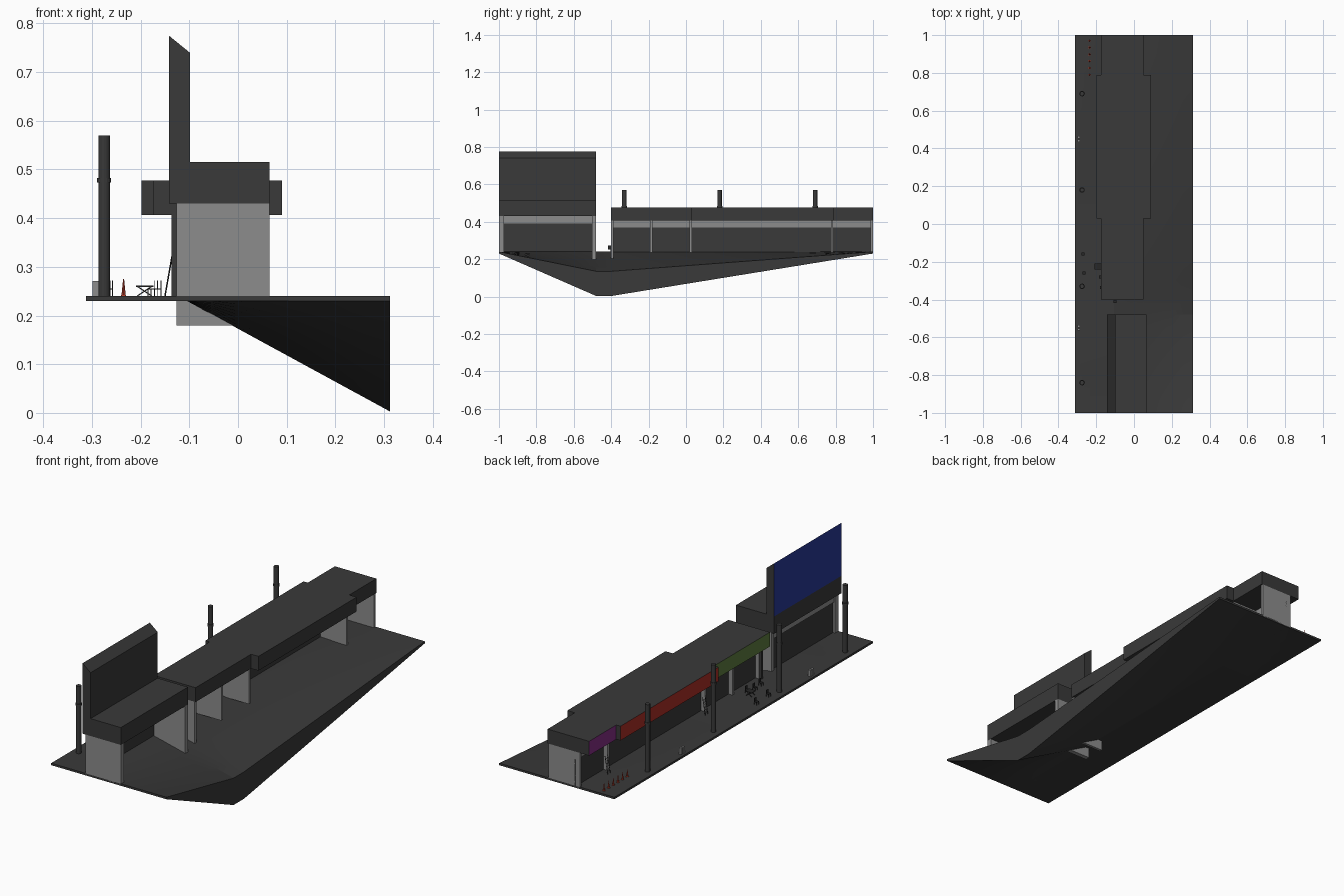
import bpy, bmesh, math
from mathutils import Vector

cube = bpy.data.objects.get("Cube")
if cube:
    bpy.data.objects.remove(cube, do_unlink=True)


def material(name, r, g, b):
    m = bpy.data.materials.new(name)
    m.use_nodes = True
    m.diffuse_color = (r, g, b, 1)
    node = next(n for n in m.node_tree.nodes if n.type == 'BSDF_PRINCIPLED')
    node.inputs["Base Color"].default_value = (r, g, b, 1)
    return m


DARK = material("dark grey", .041, .041, .041)
LIGHT = material("light grey", .265, .265, .265)
BLUE = material("sign blue", .02, .04, .31)
RED = material("sign red", .4, .026, .018)
GREEN = material("sign green", .11, .195, .05)
PURPLE = material("sign purple", .23, .026, .23)
BLACK = material("near black", .02, .02, .02)
ORANGE = material("cone red", .5, .05, .025)


def finish(bm, name, mat, face_mat=None):
    """Make an object; face_mat colours the faces turned to the street (-x)."""
    bmesh.ops.recalc_face_normals(bm, faces=bm.faces)
    me = bpy.data.meshes.new(name)
    me.materials.append(mat)
    if face_mat:
        me.materials.append(face_mat)
        bm.normal_update()
        for f in bm.faces:
            f.material_index = int(f.normal.x < -.9)
    bm.to_mesh(me)
    bm.free()
    ob = bpy.data.objects.new(name, me)
    bpy.context.collection.objects.link(ob)
    return ob


def prism(name, profile, y0, y1, mat, face_mat=None):
    """Extrude an x-z profile along y."""
    bm = bmesh.new()
    a = [bm.verts.new((x, y0, z)) for x, z in profile]
    b = [bm.verts.new((x, y1, z)) for x, z in profile]
    bm.faces.new(a)
    bm.faces.new(b)
    n = len(a)
    for i in range(n):
        j = (i + 1) % n
        bm.faces.new((a[i], a[j], b[j], b[i]))
    return finish(bm, name, mat, face_mat)


def box(name, x0, x1, y0, y1, z0, z1, mat, face_mat=None):
    return prism(name, [(x0, z0), (x1, z0), (x1, z1), (x0, z1)], y0, y1, mat, face_mat)


def rod(name, p, q, r0, r1, mat, sides=12):
    """Cylinder or cone between two points."""
    p, q = Vector(p), Vector(q)
    bm = bmesh.new()
    bmesh.ops.create_cone(bm, cap_ends=True, segments=sides, radius1=r0,
                          radius2=r1, depth=(q - p).length)
    ob = finish(bm, name, mat)
    ob.location = (p + q) / 2
    ob.rotation_euler = (q - p).to_track_quat('Z', 'Y').to_euler()
    return ob


# Ground slab: flat on the street side, dipping smoothly towards a low back edge
HALF, FOLD, TOP, BASE = .312, -.105, .24, .23
xs = [-HALF] + [FOLD + (HALF - FOLD) * i / 8 for i in range(9)]
ys = [-1 + .52 * i / 8 for i in range(9)] + [-.40 + 1.4 * i / 14 for i in range(15)]


def dip(x, y):
    across = max(0, (x - FOLD) / (HALF - FOLD))
    along = (y + 1) / .52 if y < -.48 else min(1, (1 - y) / 1.4)
    return across * along


bm = bmesh.new()
layers = [[[bm.verts.new((x, y, z - drop * dip(x, y))) for x in xs] for y in ys]
          for z, drop in ((TOP, .105), (BASE, .227))]
for g in layers:
    for j in range(len(ys) - 1):
        for i in range(len(xs) - 1):
            bm.faces.new((g[j][i], g[j][i + 1], g[j + 1][i + 1], g[j + 1][i]))
upper, lower = layers
for c in (0, -1):
    for j in range(len(ys) - 1):
        bm.faces.new((upper[j][c], upper[j + 1][c], lower[j + 1][c], lower[j][c]))
    for i in range(len(xs) - 1):
        bm.faces.new((upper[c][i], upper[c][i + 1], lower[c][i + 1], lower[c][i]))
ground = finish(bm, "ground", DARK)
bpy.context.view_layer.objects.active = ground
ground.select_set(True)
bpy.ops.object.shade_smooth_by_angle(angle=math.radians(8))
ground.select_set(False)

# Corner shop with the tall sign
box("corner_roof", -.142, .065, -1, -.48, .43, .515, DARK)
prism("corner_sign", [(-.142, .515), (-.099, .515), (-.099, .74), (-.142, .775)],
      -1, -.48, DARK, BLUE)
box("corner_front_wall", -.126, .065, -1, -.974, TOP - .005, .43, LIGHT)
box("corner_back_wall", -.126, .065, -.502, -.48, .18, .43, LIGHT)
box("corner_shopfront", -.115, -.105, -.974, -.502, BASE, .39, DARK)
box("corner_lintel", -.12, -.1, -.974, -.502, .39, .43, LIGHT)

# Row of shops: stepped canopies with coloured fascias
for name, y0, y1, x0, x1, colour in (
        ("near", -.40, .03, -.175, .05, GREEN),
        ("middle", .03, .79, -.198, .09, RED),
        ("far", .79, 1, -.175, .05, PURPLE)):
    box(name + "_canopy", x0, x1, y0, y1, .407, .477, DARK, colour)
    box(name + "_shopfront", -.105, -.095, y0, y1, BASE, .37, DARK)
    box(name + "_lintel", -.11, -.09, y0, y1, .37, .407, LIGHT)

# Partition walls
for y, z0 in ((-.40, .18), (-.192, .235), (.02, .235), (.774, .235), (.987, .235)):
    box("partition_wall", -.126, .045, y, y + .013, z0, .407, LIGHT)
box("street_pier", -.137, -.126, -.40, -.39, TOP, .407, DARK)

# Lamp posts
for y in (-.84, -.33, .18, .69):
    for n, z0, z1, r in (("post", TOP, .57, .012), ("post_band", .473, .483, .0145)):
        rod("lamp_" + n, (-.275, y, z0), (-.275, y, z1), r, r, DARK, 16)

# Traffic cones
for i in range(6):
    y = .79 + .036 * i
    rod("cone", (-.235, y, TOP), (-.235, y, .275), .0045, .001, ORANGE, 8)
    box("cone_base", -.24, -.23, y - .005, y + .005, TOP, .242, ORANGE)

# Kerbside bins
for y in (.45, -.55):
    for dy in (-.009, .009):
        box("bin", -.299, -.287, y + dy - .006, y + dy + .006, TOP, .271, LIGHT)

# Table with crossed legs
x, y = -.192, -.225
box("table_top", x - .018, x + .018, y - .016, y + .016, .259, .262, BLACK)
for dy in (-.012, .012):
    for s in (-1, 1):
        rod("table_leg", (x - s * .015, y + dy, TOP), (x + s * .015, y + dy, .26),
            .0012, .0012, BLACK, 6)

# Chairs
for x, y in ((-.27, -.16), (-.265, -.26), (-.165, -.24), (-.178, -.28), (-.172, -.335),
             (-.1, -.41)):
    box("chair_seat", x - .008, x + .008, y - .008, y + .008, .253, .256, BLACK)
    box("chair_back", x + .006, x + .008, y - .008, y + .008, .256, .272, BLACK)
    for dx in (-.007, .007):
        for dy in (-.007, .007):
            rod("chair_leg", (x + dx, y + dy, TOP), (x + dx, y + dy, .254),
                .001, .001, BLACK, 6)

# Ladders leaning on the shopfronts
for y in (.045, .80):
    for dy in (0, .02):
        rod("ladder_rail", (-.15, y + dy, TOP), (-.135, y + dy, .325),
            .0015, .0015, BLACK, 6)
    for i in range(1, 7):
        x, z = -.15 + .0021 * i, TOP + .012 * i
        rod("ladder_rung", (x, y, z), (x, y + .02, z), .001, .001, BLACK, 6)
